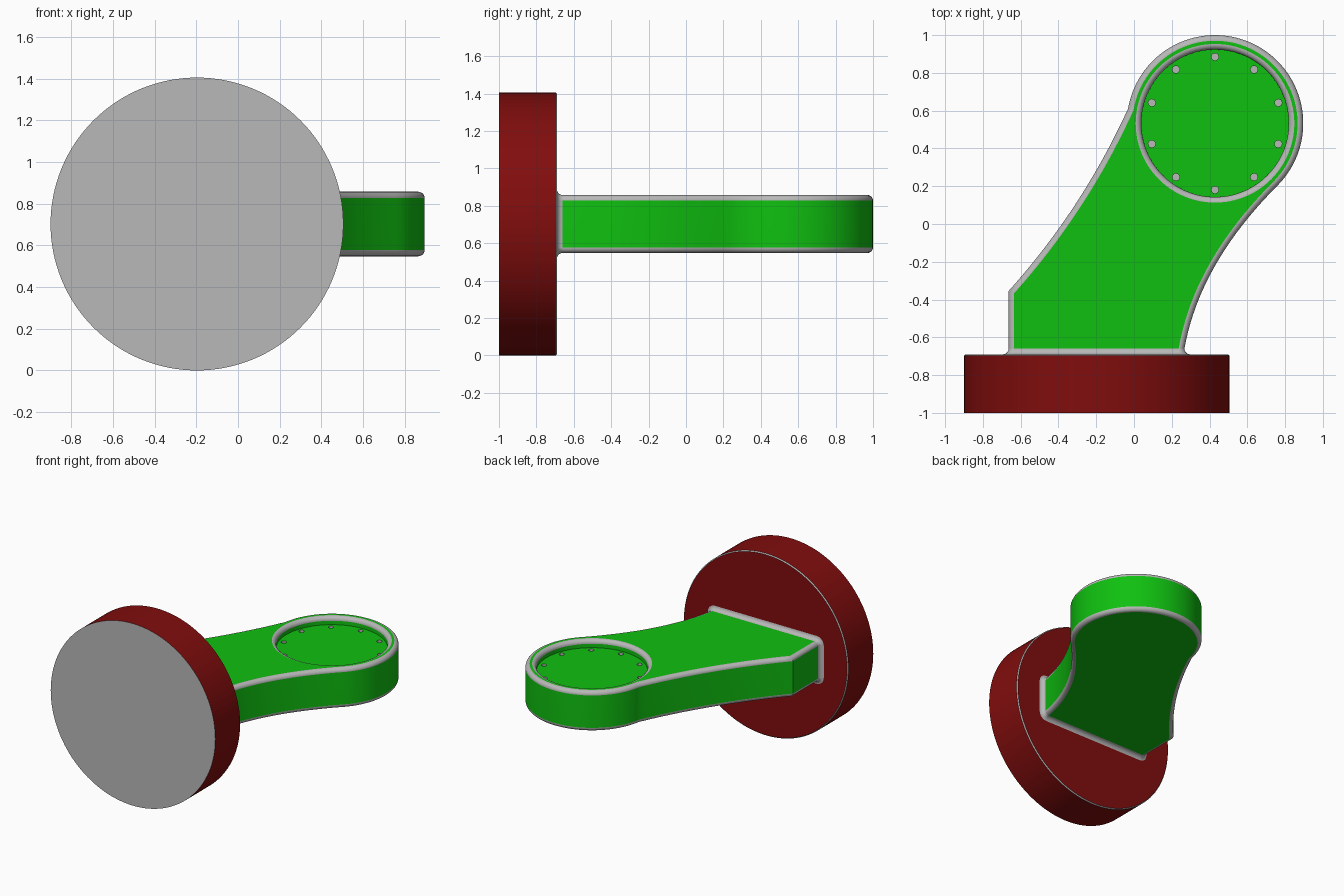
import bpy, bmesh
from math import sin, cos, pi, radians
from mathutils import Vector

if "Cube" in bpy.data.objects:
    bpy.data.objects.remove(bpy.data.objects["Cube"])

CX, CY, R = 0.429, 0.533, 0.467      # round arm end
TOP, BOT, MID = 0.858, 0.548, 0.703  # arm heights and disc centre
F = 0.03                             # fillet radius


def material(name, color):
    m = bpy.data.materials.new(name)
    m.diffuse_color = (*color, 1)
    m.use_nodes = True
    m.node_tree.nodes["Principled BSDF"].inputs["Base Color"].default_value = m.diffuse_color
    return m


green = material("green", (0.005, 0.53, 0.005))
red = material("dark_red", (0.22, 0.004, 0.004))
mid_grey = material("mid_grey", (0.48, 0.48, 0.48))


def finish(bm, name, mat):
    """Slot 0 is the main colour, slot 1 is grey."""
    me = bpy.data.meshes.new(name)
    bm.to_mesh(me)
    bm.free()
    me.materials.append(mat)
    me.materials.append(mid_grey)
    ob = bpy.data.objects.new(name, me)
    bpy.context.collection.objects.link(ob)
    return ob


def activate(ob):
    bpy.ops.object.select_all(action='DESELECT')
    ob.select_set(True)
    bpy.context.view_layer.objects.active = ob


def smooth(ob):
    activate(ob)
    bpy.ops.object.shade_smooth_by_angle(angle=radians(30))
    ob.modifiers.new("normals", 'WEIGHTED_NORMAL').keep_sharp = True


def skin(bm, rings, grey=(), caps=(0, 0), open_ends=False):
    """Join rings of points; bands listed in grey use slot 1."""
    loops = [[bm.verts.new(p) for p in ring] for ring in rings]
    n = len(loops[0])
    for k, (a, b) in enumerate(zip(loops, loops[1:])):
        for i in range(n):
            j = (i + 1) % n
            bm.faces.new((a[i], a[j], b[j], b[i])).material_index = int(k in grey)
    ends = [bm.faces.new(loops[0]), bm.faces.new(loops[-1])]
    for f, m in zip(ends, caps):
        f.material_index = m
    bmesh.ops.recalc_face_normals(bm, faces=bm.faces[:])
    if open_ends:
        bmesh.ops.delete(bm, geom=ends, context='FACES_ONLY')


def circle_z(x, y, r, z, n):
    return [(x + r * cos(2 * pi * i / n), y + r * sin(2 * pi * i / n), z) for i in range(n)]


def circle_y(r, y, n=128):
    return [(-0.197 + r * cos(2 * pi * i / n), y, MID + r * sin(2 * pi * i / n)) for i in range(n)]


def bezier(a, c, b, n=20):
    a, b, c = Vector(a), Vector(b), Vector(c)
    return [a * (1 - t) ** 2 + c * 2 * t * (1 - t) + b * t * t for t in (i / n for i in range(n + 1))]


# Base disc with grey front and thin grey rear chamfer
bm = bmesh.new()
skin(bm, [circle_y(0.703, -1), circle_y(0.703, -0.697), circle_y(0.696, -0.69)],
     grey=(1,), caps=(1, 0))
smooth(finish(bm, "base_disc", red))

# Arm outline: right curve, round end, left curve
start, stop = radians(-45), radians(170.4)
arc = [Vector((CX + R * cos(a), CY + R * sin(a)))
       for a in (start + (stop - start) * i / 64 for i in range(65))]
outline = ([Vector((-0.664, -0.66))]
           + bezier((0.267, -0.66), (0.347, -0.21), arc[0])[:-1] + arc
           + bezier(arc[-1], (-0.274, 0.079), (-0.664, -0.355))[1:])

# Arm body with rounded grey rims on top and bottom
bm = bmesh.new()
skin(bm, [[(p.x, p.y, z) for p in outline] for z in (BOT, TOP)])
rims = [e for e in bm.edges
        if abs(e.verts[0].co.z - e.verts[1].co.z) < 1e-5
        and (e.verts[0].co.y + e.verts[1].co.y) / 2 > -0.659]
bmesh.ops.bevel(bm, geom=rims, offset=F, segments=5, profile=0.5,
                affect='EDGES', clamp_overlap=False, material=1)
arm = finish(bm, "arm", green)

# Recess with rounded grey rim, and a ring of ten small holes
FLOOR = TOP - 0.06
profile = [(0.39, FLOOR)] + [(0.39 + F * (1 - cos(a)), TOP - F + F * sin(a))
                             for a in (i * pi / 10 for i in range(6))] + [(0.42, TOP + 0.05)]
bm = bmesh.new()
skin(bm, [circle_z(CX, CY, r, z, 96) for r, z in profile], grey=range(1, 8))
recess = finish(bm, "recess_cutter", green)
bm = bmesh.new()
for i in range(10):
    a = pi / 2 + i * pi / 5
    x, y = CX + 0.352 * cos(a), CY + 0.352 * sin(a)
    skin(bm, [circle_z(x, y, 0.019, z, 20) for z in (FLOOR - 0.04, FLOOR + 0.02)],
         grey=(0,), caps=(1, 1))
holes = finish(bm, "hole_cutter", green)
activate(arm)
for cutter in (recess, holes):
    mod = arm.modifiers.new("cut", 'BOOLEAN')
    mod.operation, mod.solver, mod.object = 'DIFFERENCE', 'EXACT', cutter
    bpy.ops.object.modifier_apply(modifier=mod.name)
    bpy.data.objects.remove(cutter)

# Open the hidden end of the arm, where the collar takes over
bm = bmesh.new()
bm.from_mesh(arm.data)
bmesh.ops.delete(bm, geom=[f for f in bm.faces if f.calc_center_median().y < -0.6599],
                 context='FACES_ONLY')
bm.to_mesh(arm.data)
bm.free()
smooth(arm)


# Grey collar flaring from the arm into the disc
def rounded_rect(grow, y):
    pts = []
    for q, (x, z) in enumerate([(0.267 - F, TOP - F), (-0.664 + F, TOP - F),
                                (-0.664 + F, BOT + F), (0.267 - F, BOT + F)]):
        for i in range(6):
            a = (q + i / 5) * pi / 2
            pts.append((x + (F + grow) * cos(a), y, z + (F + grow) * sin(a)))
    return pts


bm = bmesh.new()
skin(bm, [rounded_rect(F * (1 - cos(a)), -0.66 - F * sin(a))
          for a in (i * pi / 10 for i in range(6))], grey=range(5), open_ends=True)
smooth(finish(bm, "arm_collar", green))
